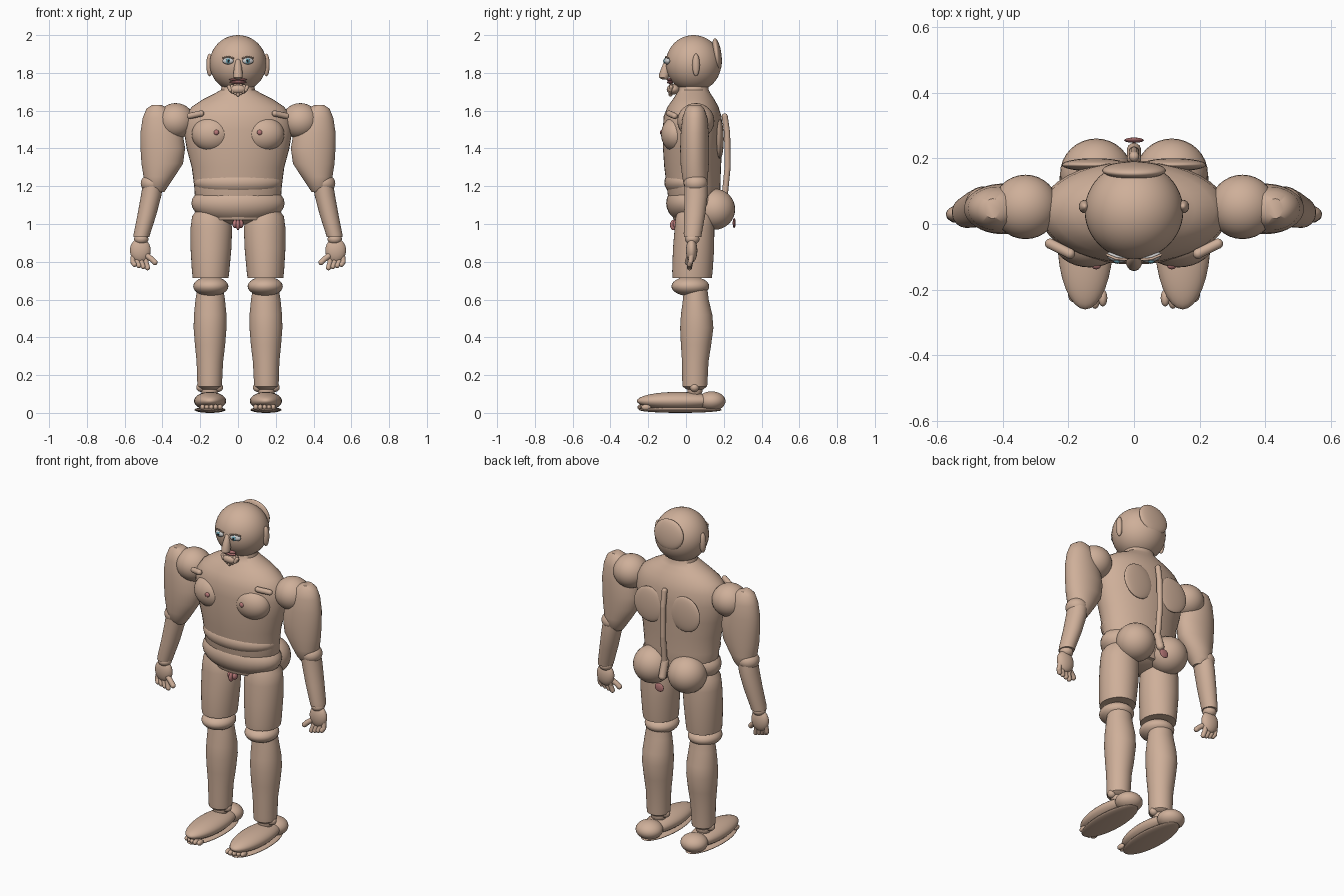
import bpy, bmesh, math
from mathutils import Vector, Matrix


def material(name, rgb):
    m = bpy.data.materials.new(name)
    m.diffuse_color = (*rgb, 1)
    return m


SKIN = material("skin", (0.62, 0.43, 0.32))
PINK = material("pink", (0.48, 0.19, 0.19))
WHITE = material("eye_white", (0.9, 0.9, 0.9))
BLUE = material("iris_blue", (0.15, 0.4, 0.5))
BLACK = material("pupil_black", (0.02, 0.02, 0.02))


def finish(name, bm, mat):
    bmesh.ops.recalc_face_normals(bm, faces=bm.faces)
    me = bpy.data.meshes.new(name)
    bm.to_mesh(me)
    bm.free()
    for p in me.polygons:
        p.use_smooth = True
    me.set_sharp_from_angle(angle=math.radians(40))
    me.materials.append(mat)
    ob = bpy.data.objects.new(name, me)
    bpy.context.collection.objects.link(ob)
    return ob


def ball(name, c, r, mat=SKIN, rot=(0, 0, 0), seg=32):
    """Ellipsoid with centre c, half sizes r."""
    bm = bmesh.new()
    bmesh.ops.create_uvsphere(bm, u_segments=seg, v_segments=seg // 2, radius=1)
    ob = finish(name, bm, mat)
    ob.location, ob.scale, ob.rotation_euler = c, r, rot
    return ob


def loft(name, rings, mat=SKIN, seg=40):
    """Skin of elliptical level rings (cx, cy, z, rx, ry)."""
    bm = bmesh.new()
    loops = []
    for cx, cy, z, rx, ry in rings:
        angles = [2 * math.pi * i / seg for i in range(seg)]
        loops.append([bm.verts.new((cx + rx * math.cos(a), cy + ry * math.sin(a), z)) for a in angles])
    for a, b in zip(loops, loops[1:]):
        for i in range(seg):
            j = (i + 1) % seg
            bm.faces.new((a[i], a[j], b[j], b[i]))
    bm.faces.new(loops[0])
    bm.faces.new(loops[-1])
    return finish(name, bm, mat)


def rod(name, points, radius, mat=SKIN):
    """Round-ended rod through the points."""
    bm = bmesh.new()
    pts = [Vector(p) for p in points]
    for p in pts:
        bmesh.ops.create_uvsphere(bm, u_segments=14, v_segments=8, radius=radius, matrix=Matrix.Translation(p))
    for a, b in zip(pts, pts[1:]):
        d = b - a
        mtx = Matrix.Translation((a + b) / 2) @ d.to_track_quat('Z', 'Y').to_matrix().to_4x4()
        bmesh.ops.create_cone(bm, segments=14, radius1=radius, radius2=radius, depth=d.length, matrix=mtx)
    return finish(name, bm, mat)


# Trunk
loft("torso", [(0, .045, 1.02, .17, .11), (0, .045, 1.10, .225, .135), (0, .04, 1.2, .232, .142),
               (0, .035, 1.3, .245, .15), (0, .035, 1.4, .272, .157), (0, .035, 1.5, .288, .158),
               (0, .035, 1.57, .28, .153), (0, .037, 1.62, .245, .135), (0, .04, 1.66, .185, .11),
               (0, .04, 1.69, .125, .09), (0, .04, 1.71, .09, .08), (0, .04, 1.76, .08, .075)])
ball("belly", (0, .03, 1.22), (.235, .145, .09))
ball("pelvis", (0, .04, 1.11), (.247, .145, .115))
rod("spine", [(0, .205, 1.57), (0, .218, 1.48), (0, .22, 1.3), (0, .205, 1.15)], .016)
rod("tailbone", [(0, .2, 1.14), (0, .225, 1.06)], .022)
ball("tailbone_disc", (0, .255, 1.005), (.03, .008, .026), PINK, seg=20)
ball("groin_centre", (0, -.065, .995), (.012, .02, .028), PINK, seg=16)

# Head and face
ball("head", (0, .04, 1.85), (.15, .147, .15), seg=48)
ball("head_back_disc", (0, .163, 1.895), (.097, .025, .088), rot=(.12, 0, 0))
loft("nose", [(0, -.112, 1.765, .012, .012), (0, -.117, 1.775, .024, .026), (0, -.114, 1.795, .025, .028),
              (0, -.107, 1.83, .02, .022), (0, -.1, 1.865, .013, .014), (0, -.097, 1.875, .005, .006)], seg=20)
ball("upper_lip", (0, -.087, 1.764), (.047, .016, .008), PINK, seg=20)
ball("lower_lip", (0, -.085, 1.75), (.045, .016, .008), PINK, seg=20)
ball("chin", (0, -.067, 1.713), (.05, .035, .028))
for i in range(7):
    x = (i - 3) * .016
    rod("chin_tuft", [(x, -.078, 1.735 - abs(x) * .2), (x * .8, -.082, 1.685 + abs(x) * .5)], .011)

for s in (-1, 1):
    # Facial pairs
    ball("ear", (s * .15, .053, 1.842), (.018, .02, .06))
    ball("eye", (s * .053, -.1, 1.863), (.031, .016, .018), WHITE, (0, 0, s * .25), 24)
    ball("iris", (s * .051, -.113, 1.863), (.013, .006, .014), BLUE, seg=16)
    ball("pupil", (s * .051, -.118, 1.863), (.006, .003, .007), BLACK, seg=12)
    rod("eyelid", [(s * .024, -.108, 1.878), (s * .053, -.106, 1.886), (s * .082, -.094, 1.879)], .004)

    # Trunk pairs
    ball("chest_muscle", (s * .135, -.05, 1.475), (.11, .082, .095))
    ball("nipple", (s * .115, -.128, 1.485), (.014, .01, .014), PINK, seg=16)
    rod("collar_bone", [(s * .255, -.06, 1.572), (s * .195, -.09, 1.585)], .016)
    ball("shoulder_blade", (s * .12, .18, 1.45), (.1, .02, .105))
    ball("buttock", (s * .115, .152, 1.078), (.11, .108, .108))
    ball("groin_side", (s * .016, -.05, 1.0), (.014, .02, .022), PINK, seg=16)

    # Arm
    ball("shoulder", (s * .33, .052, 1.545), (.1, .098, .095))
    loft("upper_arm", [(s * .43, .047, 1.63, .025, .03), (s * .425, .047, 1.61, .06, .05),
                       (s * .415, .047, 1.56, .09, .066), (s * .405, .046, 1.48, .112, .074),
                       (s * .398, .046, 1.4, .118, .077), (s * .401, .046, 1.32, .11, .075),
                       (s * .418, .048, 1.25, .082, .068), (s * .43, .05, 1.2, .06, .06),
                       (s * .425, .05, 1.17, .035, .035)])
    ball("elbow", (s * .455, .052, 1.215), (.06, .062, .052))
    loft("forearm", [(s * .452, .053, 1.2, .054, .06), (s * .46, .053, 1.15, .054, .061),
                     (s * .482, .046, 1.05, .05, .056), (s * .508, .036, .95, .044, .048),
                     (s * .512, .035, .93, .042, .046)])
    ball("wrist", (s * .512, .033, .92), (.038, .038, .03))
    ball("palm", (s * .517, .03, .86), (.055, .03, .065))
    for k in range(4):
        x = .485 + k * .023
        rod("finger", [(s * x, .03, .835), (s * (x + .003), .024, .8), (s * (x - .006), .018, .768 + .006 * k)], .0135)
    rod("thumb", [(s * .485, .022, .835), (s * .455, .012, .812), (s * .44, .008, .797)], .015)

    # Leg
    loft("thigh", [(s * .145, .045, 1.08, .07, .08), (s * .143, .046, 1.04, .1, .1), (s * .141, .045, .98, .11, .105),
                   (s * .143, .04, .87, .108, .109), (s * .145, .034, .75, .099, .107),
                   (s * .145, .033, .715, .095, .104)])
    ball("knee", (s * .144, .023, .67), (.093, .1, .052))
    loft("shin", [(s * .147, .05, .68, .065, .06), (s * .147, .052, .6, .078, .068), (s * .147, .056, .52, .086, .083),
                  (s * .148, .057, .45, .087, .088), (s * .148, .053, .36, .08, .08), (s * .149, .049, .27, .07, .07),
                  (s * .15, .047, .17, .066, .067), (s * .15, .047, .14, .064, .065), (s * .15, .047, .125, .045, .045)])
    ball("ankle", (s * .15, .047, .12), (.045, .04, .045))
    for t in (-1, 1):
        ball("ankle_bone", (s * .15 + t * .045, .045, .135), (.026, .025, .024), seg=20)
    ball("foot", (s * .148, -.045, .063), (.085, .215, .048))
    ball("heel", (s * .15, .135, .062), (.077, .074, .052))
    ball("sole", (s * .148, -.03, .016), (.082, .22, .016))
    for k in range(5):
        x = .095 + k * .023
        ball("toe", (s * x, -.232 + .007 * abs(k - 1), .03), (.014, .026, .016), seg=16)
